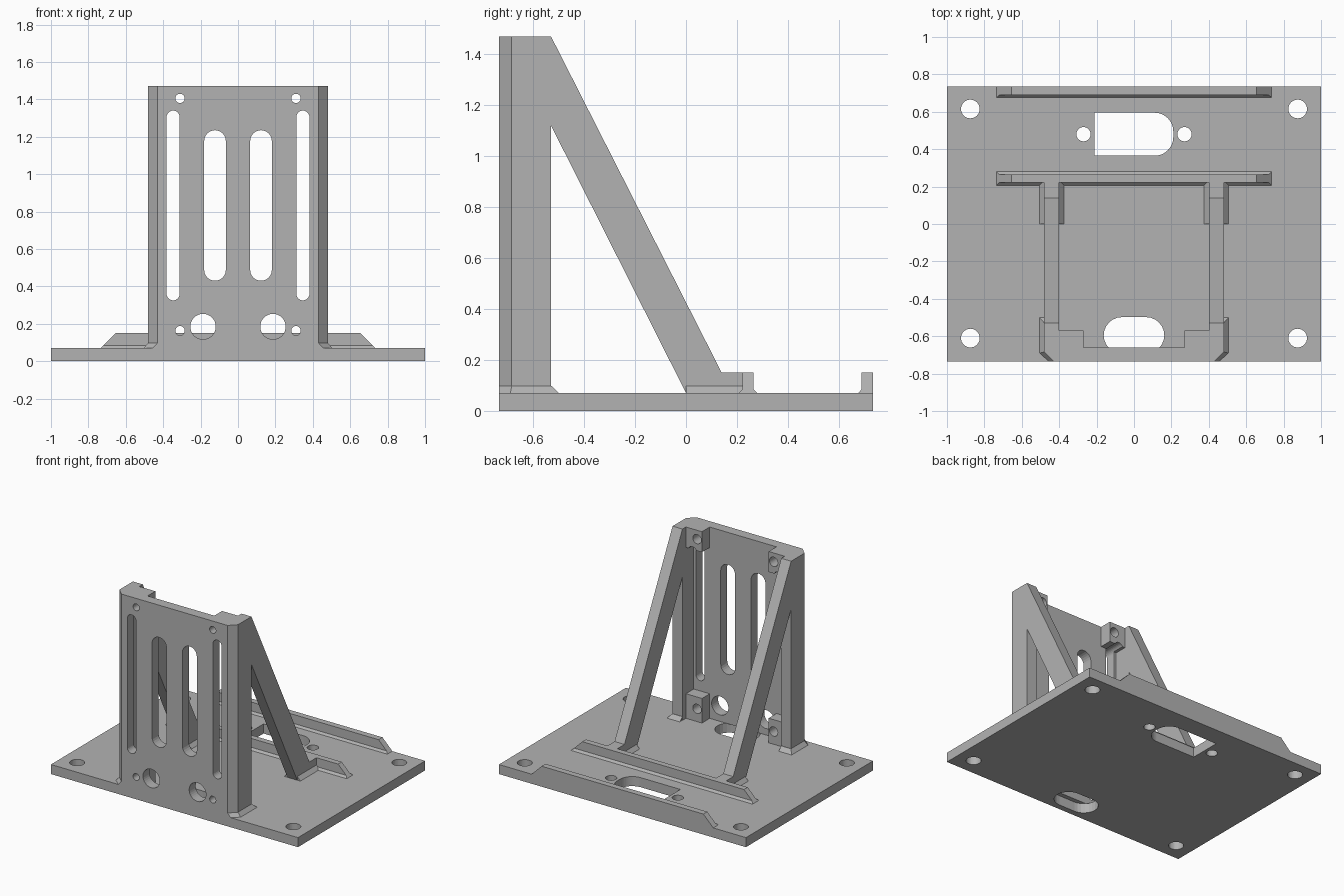
import bpy, bmesh, math

cube = bpy.data.objects.get("Cube")
if cube:
    bpy.data.objects.remove(cube, do_unlink=True)

grey = bpy.data.materials.new("plain_grey")
grey.use_nodes = True
colour = (0.45, 0.45, 0.45, 1)
grey.diffuse_color = colour
grey.node_tree.nodes["Principled BSDF"].inputs["Base Color"].default_value = colour

BASE, TOP = 0.07, 1.47
FRONT, BACK = -0.735, 0.735
SIDE, INNER = 0.48, 0.4


def loft(name, rings):
    """Solid between two rings with the same number of points."""
    bm = bmesh.new()
    a, b = [[bm.verts.new(p) for p in ring] for ring in rings]
    bm.faces.new(a)
    bm.faces.new(b)
    for i in range(len(a)):
        j = (i + 1) % len(a)
        bm.faces.new((a[i], a[j], b[j], b[i]))
    bmesh.ops.recalc_face_normals(bm, faces=bm.faces)
    mesh = bpy.data.meshes.new(name)
    bm.to_mesh(mesh)
    bm.free()
    mesh.materials.append(grey)
    ob = bpy.data.objects.new(name, mesh)
    bpy.context.collection.objects.link(ob)
    return ob


def prism(name, pts, axis, lo, hi):
    """Extrude a flat outline along the x, y or z axis."""
    place = {"x": lambda u, v, d: (d, u, v),
             "y": lambda u, v, d: (u, d, v),
             "z": lambda u, v, d: (u, v, d)}[axis]
    return loft(name, [[place(u, v, d) for u, v in pts] for d in (lo, hi)])


def rect(x0, x1, y0, y1):
    return [(x0, y0), (x1, y0), (x1, y1), (x0, y1)]


def arc(cx, cy, r, start, end, n=12):
    angles = [math.radians(start + (end - start) * i / n) for i in range(n + 1)]
    return [(cx + r * math.cos(a), cy + r * math.sin(a)) for a in angles]


def circle(cx, cy, r):
    return arc(cx, cy, r, 0, 360, 32)[:-1]


def slot_up(cx, r, z0, z1):
    return arc(cx, z1 - r, r, 0, 180) + arc(cx, z0 + r, r, 180, 360)


def cut(ob, outlines, axis, lo, hi):
    """Cut every outline through the object."""
    for pts in outlines:
        cutter = prism("cutter", pts, axis, lo, hi)
        cutter.hide_render = True
        mod = ob.modifiers.new("hole", "BOOLEAN")
        mod.operation, mod.solver, mod.object = "DIFFERENCE", "EXACT", cutter
        bpy.context.view_layer.update()
        dg = bpy.context.evaluated_depsgraph_get()
        mesh = bpy.data.meshes.new_from_object(ob.evaluated_get(dg))
        ob.modifiers.clear()
        ob.data = mesh
        bpy.data.objects.remove(cutter, do_unlink=True)


# Base plate with corner holes, connector opening and front cable slot
base = prism("base_plate", rect(-1, 1, FRONT, BACK), "z", 0, BASE)
holes = [circle(x, y, 0.05) for x in (-0.875, 0.875) for y in (-0.61, 0.615)]
holes += [circle(x, 0.48, 0.038) for x in (-0.27, 0.27)]
holes.append([(-0.21, 0.595), (-0.21, 0.365)] + arc(0.11, 0.465, 0.1, -90, 0)
             + arc(0.11, 0.495, 0.1, 0, 90))
holes.append(arc(0.065, -0.595, 0.097, -90, 90) + arc(-0.065, -0.595, 0.097, 90, 270))
cut(base, holes, "z", -0.1, 0.2)

# Upright wall with side pillars and chamfered front corners
half = [(0.43, FRONT), (SIDE, -0.685), (SIDE, -0.53), (INNER, -0.53), (INNER, -0.66)]
wall = prism("upright_wall", half + [(-x, y) for x, y in reversed(half)], "z", BASE, TOP)
wide, narrow, round_holes, screws = [], [], [], []
for s in (-1, 1):
    wide.append(slot_up(s * 0.123, 0.058, 0.43, 1.235))
    narrow.append(slot_up(s * 0.347, 0.035, 0.325, 1.34))
    round_holes.append(circle(s * 0.187, 0.185, 0.068))
    screws += [circle(s * 0.31, z, 0.025) for z in (0.163, 1.405)]
cut(wall, wide + narrow + round_holes + screws, "y", -0.9, -0.6)

for s, side in ((-1, "right"), (1, "left")):
    # Screw blocks in the wall corners
    for z0, z1, hole, level in ((BASE, 0.25, 0.163, "lower"), (1.32, TOP, 1.405, "upper")):
        block = prism(f"{side}_{level}_screw_block",
                      rect(s * 0.27, s * INNER, z0, z1), "y", -0.66, -0.57)
        cut(block, [circle(s * 0.31, hole, 0.034), slot_up(s * 0.347, 0.035, 0.325, 1.34)],
            "y", -0.8, -0.5)

    # Diagonal brace
    prism(f"{side}_brace",
          [(-0.53, TOP), (0.14, 0.15), (0.225, 0.15), (0.225, BASE), (0.0, BASE), (-0.53, 1.12)],
          "x", s * INNER, s * SIDE)

    # Sloped footing at the pillar
    low = [(0.43, FRONT), (0.455, FRONT), (0.505, -0.69), (0.505, -0.5), (INNER, -0.5)]
    high = [(0.43, FRONT), (0.43, FRONT), (SIDE, -0.685), (SIDE, -0.53), (INNER, -0.53)]
    loft(f"{side}_pillar_footing",
         [[(s * x, y, BASE) for x, y in low],
          [(s * x, y + 0.0005 * i, 0.098) for i, (x, y) in enumerate(high)]])

    # Sloped footing at the brace
    loft(f"{side}_brace_footing",
         [[(s * x, y, BASE) for x, y in rect(0.375, 0.505, 0.0, 0.225)],
          [(s * x, y, 0.097) for x, y in rect(INNER, SIDE, 0.0, 0.225)]])

# Two cross ridges with sloped ends and small footings
for name, y0, y1, f0, f1 in (("middle_ridge", 0.222, 0.265, 0.207, 0.28),
                             ("rear_ridge", 0.69, BACK, 0.677, BACK)):
    prism(name, [(-0.735, BASE), (0.735, BASE), (0.655, 0.15), (-0.655, 0.15)], "y", y0, y1)
    loft(name + "_footing",
         [[(x, y, BASE) for x, y in rect(-0.735, 0.735, f0, f1)],
          [(x, y, 0.085) for x, y in rect(-0.72, 0.72, y0, y1)]])
